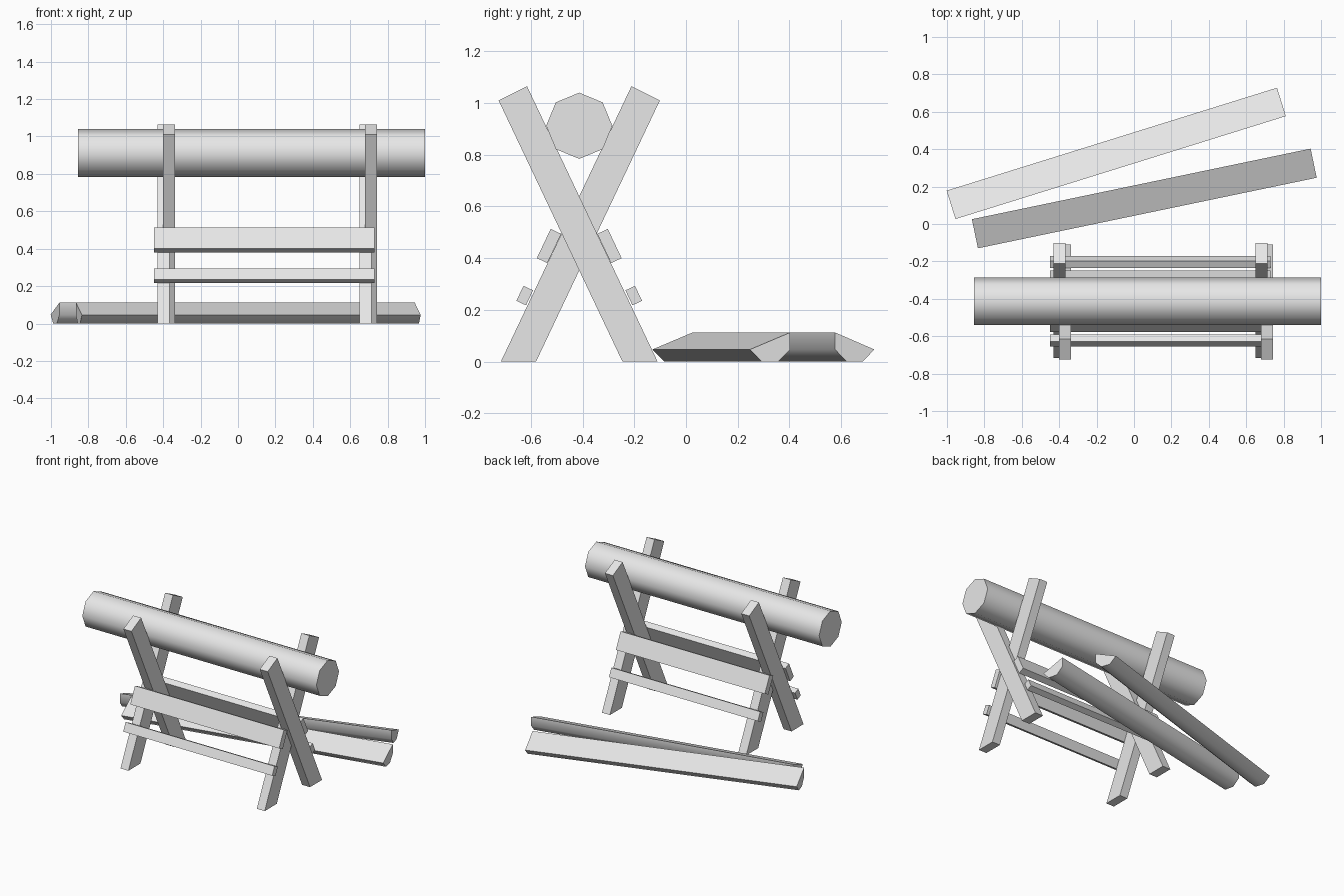
import bpy, bmesh, math
from mathutils import Vector, Matrix

cube = bpy.data.objects.get("Cube")
if cube:
    bpy.data.objects.remove(cube)

COLOUR = (0.8, 0.8, 0.8, 1)
wood = bpy.data.materials.new("plain_grey_wood")
wood.use_nodes = True
wood.diffuse_color = COLOUR
wood.node_tree.nodes["Principled BSDF"].inputs["Base Color"].default_value = COLOUR

MID = -0.413  # y of the trestle's centre line


def prism(name, profile, x0, x1, smooth=False, matrix=None):
    """Extrude a (y, z) profile along x."""
    bm = bmesh.new()
    face = bm.faces.new([bm.verts.new((x0, y, z)) for y, z in profile])
    ext = bmesh.ops.extrude_face_region(bm, geom=[face])
    moved = [v for v in ext["geom"] if isinstance(v, bmesh.types.BMVert)]
    bmesh.ops.translate(bm, verts=moved, vec=(x1 - x0, 0, 0))
    bmesh.ops.recalc_face_normals(bm, faces=bm.faces)
    mesh = bpy.data.meshes.new(name)
    bm.to_mesh(mesh)
    bm.free()
    mesh.materials.append(wood)
    obj = bpy.data.objects.new(name, mesh)
    bpy.context.collection.objects.link(obj)
    if matrix:
        obj.matrix_world = matrix
    if smooth:
        bpy.ops.object.select_all(action="DESELECT")
        obj.select_set(True)
        bpy.context.view_layer.objects.active = obj
        bpy.ops.object.shade_smooth_by_angle(angle=math.radians(50))
    return obj


def arc(radius, angles, cy, cz):
    return [(cy + radius * math.cos(math.radians(a)),
             cz + radius * math.sin(math.radians(a))) for a in angles]


# Round log resting in the crossed legs
prism("resting_log", arc(0.128, range(0, 360, 45), MID, 0.912), -0.855, 1.0, True)

# Crossed legs: offsets from the centre line, mirrored front to back
leg = [(-0.303, 0), (-0.167, 0), (0.312, 1.01), (0.202, 1.065)]
for side, x in (("right", -0.43), ("left", 0.65)):
    prism(f"{side}_leg_leaning_back", [(MID + y, z) for y, z in leg], x, x + 0.063)
    prism(f"{side}_leg_leaning_front", [(MID - y, z) for y, z in leg], x + 0.03, x + 0.093)

# Cross boards fixed on the outer edges of the legs
along = Vector((0.505, 1.065)).normalized()
outward = Vector((-along.y, along.x))
for name, corner, width, thick in (("wide_board", (-0.164, 0.4), 0.125, 0.045),
                                   ("narrow_board", (-0.243, 0.235), 0.064, 0.041)):
    a = Vector(corner)
    pts = [a, a + along * width, a + along * width - outward * thick, a - outward * thick]
    for side, sign in (("front", 1), ("back", -1)):
        prism(f"{side}_{name}", [(MID + sign * p.x, p.y) for p in pts], -0.45, 0.73)

# Split half logs lying on the ground, flat face tilted
for name, mid, angle, sign in (("rear_half_log", (-0.095, 0.3775), 17.3, -1),
                               ("near_half_log", (0.055, 0.1365), 11.77, 1)):
    half = arc(0.086, (22.5, 202.5, 247.5, 292.5, 337.5), 0, 0.0795)
    place = Matrix.Translation((*mid, 0)) @ Matrix.Rotation(math.radians(angle), 4, "Z")
    prism(name, [(sign * y, z) for y, z in half], -0.925, 0.925, True, place)
